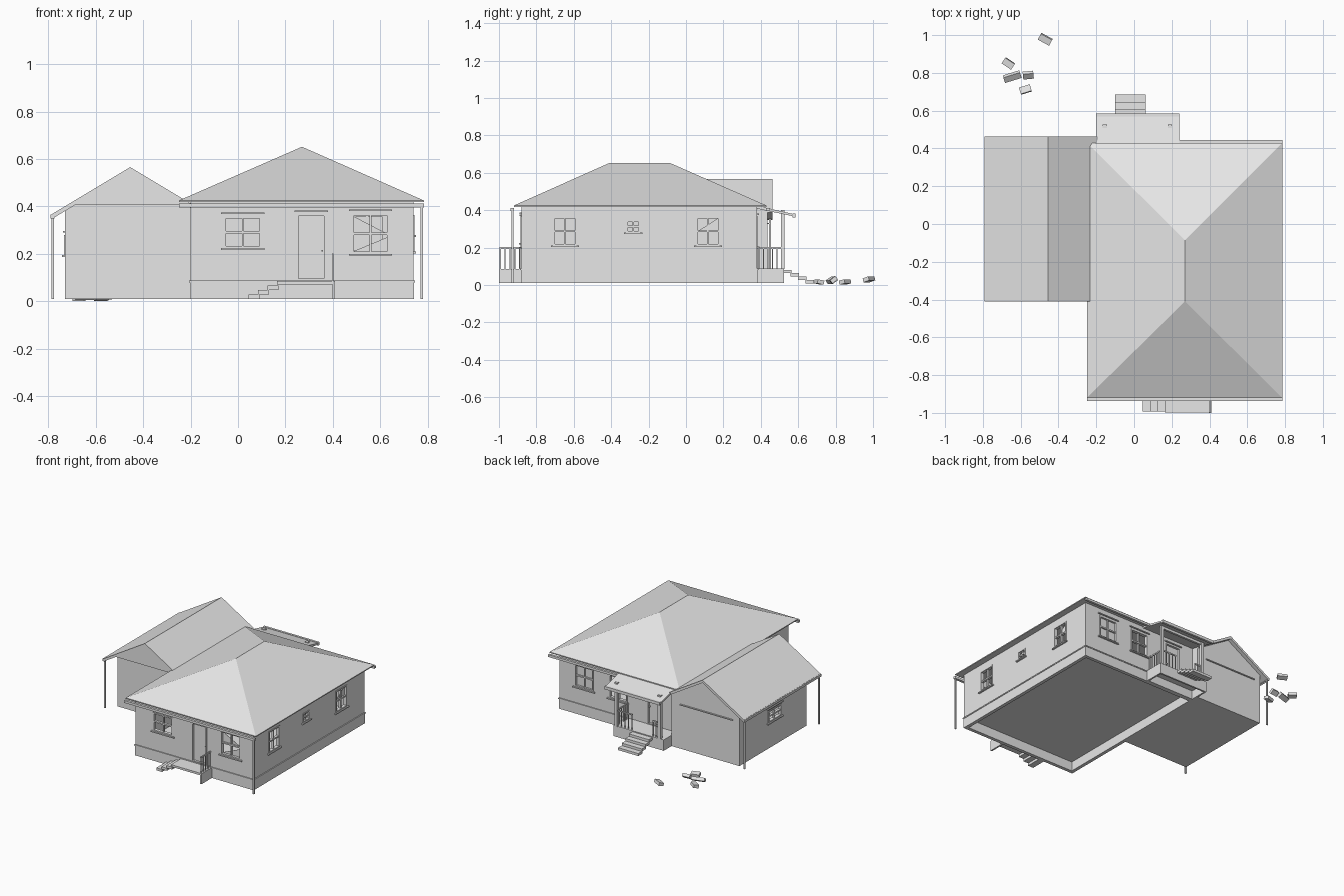
import bpy, bmesh
from mathutils import Matrix, Vector

if "Cube" in bpy.data.objects:
    bpy.data.objects.remove(bpy.data.objects["Cube"], do_unlink=True)

grey = bpy.data.materials.new("light_grey")
grey.use_nodes = True
grey.diffuse_color = (0.8, 0.8, 0.8, 1)
grey.node_tree.nodes["Principled BSDF"].inputs["Base Color"].default_value = (0.8, 0.8, 0.8, 1)


def finish(name, bm):
    bmesh.ops.recalc_face_normals(bm, faces=bm.faces)
    me = bpy.data.meshes.new(name)
    bm.to_mesh(me)
    bm.free()
    me.materials.append(grey)
    ob = bpy.data.objects.new(name, me)
    bpy.context.collection.objects.link(ob)
    return ob


def box(name, x, y, z, turn=None):
    bm = bmesh.new()
    bmesh.ops.create_cube(bm, size=1)
    mid = Vector([(a + b) / 2 for a, b in (x, y, z)])
    size = [abs(b - a) for a, b in (x, y, z)]
    rot = turn or Matrix.Identity(4)
    bm.transform(Matrix.Translation(mid) @ rot @ Matrix.Diagonal(size + [1]))
    return finish(name, bm)


def prism(name, points, shift):
    """Extrude a flat outline along a vector."""
    bm = bmesh.new()
    near = [bm.verts.new(p) for p in points]
    far = [bm.verts.new(Vector(p) + Vector(shift)) for p in points]
    bm.faces.new(near)
    bm.faces.new(far)
    for i in range(len(points)):
        bm.faces.new((near[i - 1], near[i], far[i], far[i - 1]))
    return finish(name, bm)


def cut(ob, cutter):
    mod = ob.modifiers.new("opening", "BOOLEAN")
    mod.operation, mod.object, mod.solver = "DIFFERENCE", cutter, "EXACT"
    bpy.context.view_layer.objects.active = ob
    bpy.ops.object.modifier_apply(modifier=mod.name)
    bpy.data.objects.remove(cutter, do_unlink=True)


class Wall:
    """A wall plane: u runs along it, d points outwards."""

    def __init__(self, ob, axis, pos, side):
        self.ob, self.axis, self.pos, self.side = ob, axis, pos, side

    def box(self, name, u, z, d):
        dd = sorted(self.pos + self.side * v for v in d)
        return box(name, dd, u, z) if self.axis == "x" else box(name, u, dd, z)

    def frame(self, name, u, z, bar):
        (a, b), (c, e) = u, z
        for tag, uu, zz in (("low", (a, b), (c, c + bar)), ("top", (a, b), (e - bar, e)),
                            ("near", (a, a + bar), (c, e)), ("far", (b - bar, b), (c, e))):
            self.box(f"{name}_{tag}", uu, zz, (-0.02, 0.004))

    def header(self, name, u, z):
        self.box(name + "_header", (u[0] - 0.012, u[1] + 0.012), (z, z + 0.007), (-0.005, 0.009))

    def window(self, name, u, z, header=True, mullion=True):
        cut(self.ob, self.box("cutter", u, z, (-0.06, 0.03)))
        self.frame(name + "_frame", u, z, 0.009)
        um, zm = sum(u) / 2, sum(z) / 2
        self.box(name + "_rail", u, (zm - 0.005, zm + 0.005), (-0.018, 0))
        if mullion:
            self.box(name + "_mullion", (um - 0.004, um + 0.004), z, (-0.018, -0.002))
        self.box(name + "_sill", (u[0] - 0.012, u[1] + 0.012), (z[0] - 0.008, z[0]), (-0.01, 0.012))
        if header:
            self.header(name, u, z[1] + 0.01)

    def door(self, name, u, z):
        cut(self.ob, self.box("cutter", u, z, (-0.06, 0.03)))
        self.box(name, u, z, (-0.024, -0.012))
        self.frame(name + "_frame", u, z, 0.006)
        self.header(name, u, z[1] + 0.01)
        self.box(name + "_knob", (u[1] - 0.016, u[1] - 0.009), (0.21, 0.217), (-0.013, 0))

    def glass(self, name, pts):
        p = self.pos - self.side * 0.012
        if self.axis == "x":
            prism(name, [(p, u, z) for u, z in pts], (0.002, 0, 0))
        else:
            prism(name, [(u, p, z) for u, z in pts], (0, 0.002, 0))


# Main house shell on an open-bottomed foundation
house = box("house_walls", (-0.2, 0.74), (-0.88, 0.38), (0.078, 0.421))
cut(house, box("cutter", (-0.175, 0.715), (-0.855, 0.355), (0.09, 0.5)))
foundation = box("foundation", (-0.203, 0.743), (-0.883, 0.383), (0.01, 0.082))
cut(foundation, box("cutter", (-0.178, 0.718), (-0.858, 0.358), (-0.1, 0.2)))
box("foundation_ledge", (-0.206, 0.747), (-0.887, 0.387), (0.08, 0.088))

front = Wall(house, "y", -0.88, -1)
back = Wall(house, "y", 0.38, 1)
side = Wall(house, "x", 0.74, 1)

# Windows, some with remains of glass
front.window("front_small_window", (-0.06, 0.1), (0.225, 0.358))
front.window("front_large_window", (0.48, 0.638), (0.2, 0.37))
side.window("side_front_window", (-0.71, -0.585), (0.21, 0.365), False)
side.window("side_small_window", (-0.32, -0.245), (0.28, 0.345), False)
side.window("side_back_window", (0.055, 0.18), (0.21, 0.365), False)
back.window("back_outer_window", (0.47, 0.62), (0.205, 0.365))
back.window("back_inner_window", (0.2, 0.345), (0.195, 0.365))
side.glass("side_glass_shard", [(0.06, 0.285), (0.175, 0.285), (0.175, 0.36)])
front.glass("front_upper_shard", [(0.485, 0.36), (0.63, 0.285), (0.485, 0.285)])
front.glass("front_lower_shard", [(0.485, 0.21), (0.63, 0.27), (0.63, 0.21)])
back.glass("back_window_glass", [(0.475, 0.21), (0.615, 0.21), (0.615, 0.36), (0.475, 0.36)])

# Doors
front.door("front_door", (0.25, 0.368), (0.089, 0.366))
back.door("back_door", (-0.08, 0.04), (0.089, 0.366))

# Hipped main roof with thin eaves
bm = bmesh.new()
corners = ((-0.25, -0.92), (0.785, -0.92), (0.785, 0.43), (-0.25, 0.43))
low = [bm.verts.new((x, y, 0.418)) for x, y in corners]
eave = [bm.verts.new((x, y, 0.425)) for x, y in corners]
r0, r1 = bm.verts.new((0.27, -0.41, 0.652)), bm.verts.new((0.27, -0.085, 0.652))
bm.faces.new(low)
for i in range(4):
    j = (i + 1) % 4
    bm.faces.new((low[i], low[j], eave[j], eave[i]))
bm.faces.new((eave[0], eave[1], r0))
bm.faces.new((eave[1], eave[2], r1, r0))
bm.faces.new((eave[2], eave[3], r1))
bm.faces.new((eave[3], eave[0], r0, r1))
finish("main_roof", bm)
box("front_gutter", (-0.25, 0.785), (-0.937, -0.919), (0.395, 0.412))
box("back_gutter", (0.24, 0.785), (0.429, 0.446), (0.395, 0.412))

# Garage with gabled roof
RIDGE, TOP, SLOPE = -0.455, 0.566, 0.6


def roof_z(x, drop=0.0):
    return TOP - SLOPE * abs(x - RIDGE) - drop


outline = [(-0.73, 0.01), (-0.19, 0.01)] + [(x, roof_z(x, 0.018)) for x in (-0.19, RIDGE, -0.73)]
garage = prism("garage_walls", [(x, -0.33, z) for x, z in outline], (0, 0.765, 0))
cut(garage, box("cutter", (-0.705, -0.21), (-0.305, 0.41), (0.025, 0.37)))
Wall(garage, "x", -0.73, -1).window("garage_window", (-0.04, 0.11), (0.195, 0.28))
xs = (-0.785, RIDGE, -0.19)
outline = [(x, roof_z(x)) for x in xs] + [(x, roof_z(x, 0.02)) for x in reversed(xs)]
prism("garage_roof", [(x, -0.41, z) for x, z in outline], (0, 0.873, 0))
gable = [(x, roof_z(x, 0.015)) for x in (-0.698, RIDGE, -0.212)]
prism("garage_front_gable", [(x, -0.405, z) for x, z in gable], (0, 0.08, 0))
box("garage_gutter", (-0.792, -0.775), (-0.41, 0.463), (0.35, 0.367))
box("garage_door_header", (-0.68, -0.26), (0.43, 0.443), (0.325, 0.332))

# Downpipes
for i, (x, y, top) in enumerate(((-0.782, 0.45, 0.36), (-0.782, -0.395, 0.36), (0.775, -0.927, 0.4))):
    box(f"downpipe_{i}", (x - 0.005, x + 0.005), (y - 0.005, y + 0.005), (0.01, top))


def railing(name, start, end, count):
    """Top rail and balusters between two floor points."""
    (x0, y0), (x1, y1) = start, end
    h = 0.004
    box(name + "_top_rail", (min(x0, x1) - h, max(x0, x1) + h),
        (min(y0, y1) - h, max(y0, y1) + h), (0.193, 0.202))
    for i in range(count):
        f = i / (count - 1)
        x, y = x0 + (x1 - x0) * f, y0 + (y1 - y0) * f
        box(f"{name}_baluster_{i}", (x - 0.003, x + 0.003), (y - 0.003, y + 0.003), (0.085, 0.195))


# Front porch: slab on a side panel, with open steps
box("front_porch_slab", (0.165, 0.41), (-0.998, -0.88), (0.07, 0.085))
box("front_porch_panel", (0.398, 0.41), (-1.0, -0.88), (0.01, 0.085))
for i in range(3):
    x, top = 0.045 + 0.04 * i, 0.028 + 0.019 * i
    box(f"front_step_{i}", (x, x + 0.045), (-0.993, -0.88), (top - 0.018, top))
railing("front_railing", (0.4, -0.993), (0.4, -0.89), 5)

# Back porch with hollow base, roof, posts and open steps
porch = box("back_porch", (-0.19, 0.21), (0.38, 0.525), (0.01, 0.088))
cut(porch, box("cutter", (-0.178, 0.198), (0.392, 0.513), (-0.1, 0.072)))
for i in range(4):
    y, top = 0.685 - 0.04 * i, 0.027 + 0.018 * i
    box(f"back_step_{i}", (-0.1, 0.06), (y - 0.045, y), (top - 0.018, top))
for x in (-0.155, 0.19):
    box("back_porch_post", (x - 0.011, x + 0.011), (0.507, 0.527), (0.085, 0.4))
railing("back_end_railing", (0.19, 0.39), (0.19, 0.51), 6)
railing("back_wide_railing", (0.07, 0.515), (0.18, 0.515), 5)
railing("back_narrow_railing", (-0.145, 0.515), (-0.1, 0.515), 3)
slab = [(0.37, 0.426), (0.58, 0.378), (0.58, 0.366), (0.37, 0.41)]
prism("back_porch_roof", [(-0.2, y, z) for y, z in slab], (0.44, 0, 0))
box("back_porch_beam", (-0.17, 0.2), (0.508, 0.524), (0.36, 0.385))
box("back_porch_gutter", (-0.2, 0.24), (0.57, 0.586), (0.362, 0.383))

# Loose bricks in the yard
bricks = ((-0.47, 0.978, 0.03, -0.5, 0.3, 0.034), (-0.665, 0.85, 0.016, -0.6, 0.2, 0.03),
          (-0.645, 0.78, 0.025, 0.3, 0.6, 0.046), (-0.56, 0.788, 0.028, 0.1, 0.7, 0.028),
          (-0.575, 0.712, 0.016, 0.3, -0.2, 0.03))
for i, (x, y, z, spin, tilt, half) in enumerate(bricks):
    turn = Matrix.Rotation(spin, 4, "Z") @ Matrix.Rotation(tilt, 4, "X")
    box(f"brick_{i}", (x - half, x + half), (y - 0.018, y + 0.018), (z - 0.011, z + 0.011), turn)
